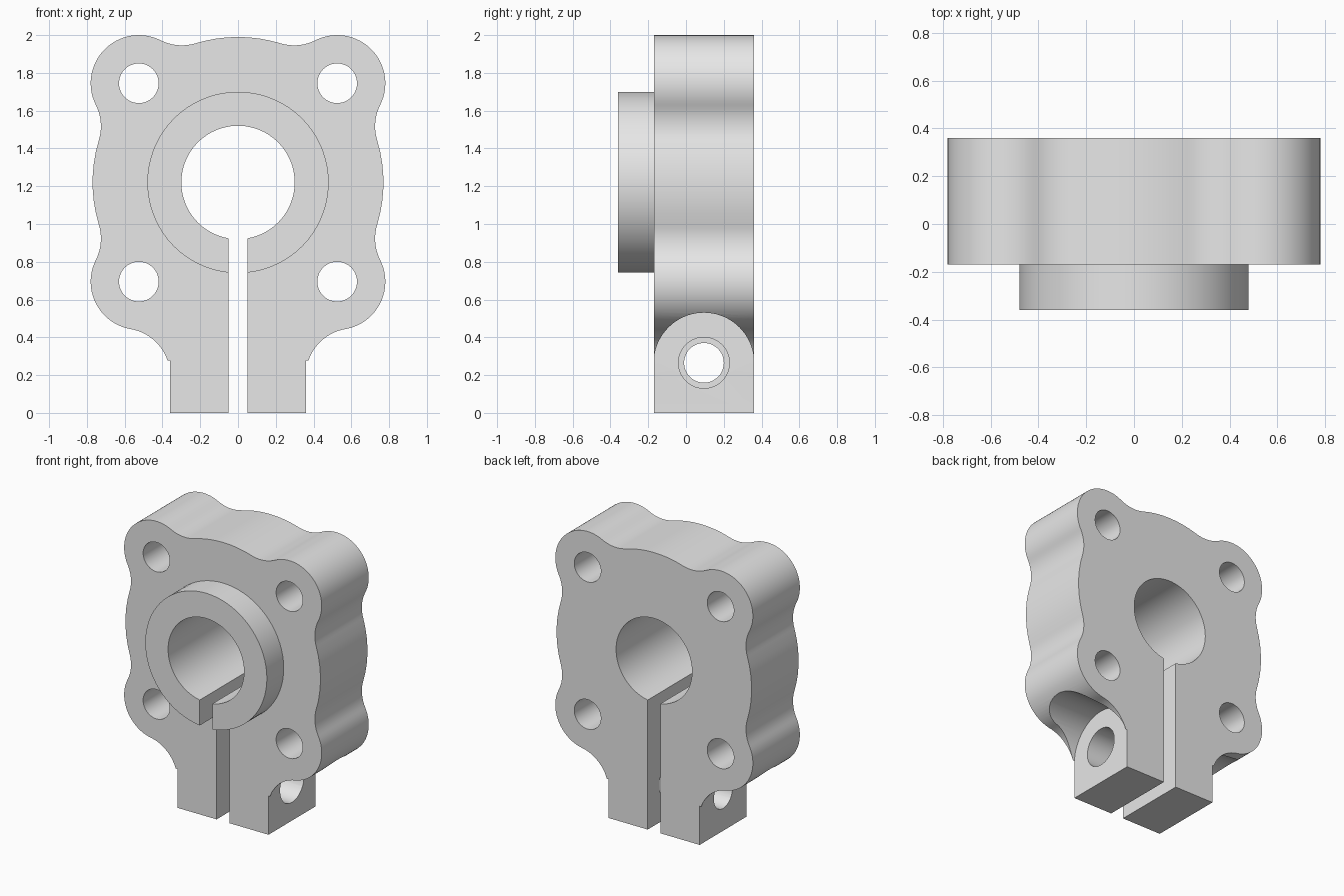
import bpy, bmesh, math
from mathutils import Vector

if "Cube" in bpy.data.objects:
    bpy.data.objects.remove(bpy.data.objects["Cube"], do_unlink=True)

CZ = 1.22                        # height of the bore centre
FRONT, BACK = -0.17, 0.36        # body depth
BORE, SLOT, LEG = 0.30, 0.05, 0.36
RIM, LOBE, FILLET, OFFSET = 0.77, 0.255, 0.25, 0.525
BOLT_Y, BOLT_Z, LUG_R = 0.095, 0.265, 0.2655

grey = bpy.data.materials.new("light_grey")
grey.use_nodes = True
grey.diffuse_color = (0.8, 0.8, 0.8, 1)
grey.node_tree.nodes["Principled BSDF"].inputs["Base Color"].default_value = (0.8, 0.8, 0.8, 1)


def arc(c, p, q, ccw):
    """Points on the circle about c, running from p to q."""
    c, p, q = Vector(c), Vector(p), Vector(q)
    r = (p - c).length
    a = math.atan2(p.y - c.y, p.x - c.x)
    b = math.atan2(q.y - c.y, q.x - c.x)
    d = (b - a) % math.tau if ccw else -((a - b) % math.tau)
    n = max(3, math.ceil(abs(d) * 36 / math.pi))
    return [c + r * Vector((math.cos(a + d * i / n), math.sin(a + d * i / n)))
            for i in range(n + 1)]


def circle(x, y, r, n=48):
    return [Vector((x + r * math.cos(math.tau * i / n), y + r * math.sin(math.tau * i / n)))
            for i in range(n)]


def prism(name, pts, axis, lo, hi):
    """Extrude a closed profile along x (profile in y, z) or y (profile in x, z)."""
    place = (lambda p: (lo, p.x, p.y)) if axis == "x" else (lambda p: (p.x, lo, p.y))
    bm = bmesh.new()
    face = bm.faces.new([bm.verts.new(place(p)) for p in pts])
    new = bmesh.ops.extrude_face_region(bm, geom=[face])["geom"]
    shift = Vector((hi - lo, 0, 0)) if axis == "x" else Vector((0, hi - lo, 0))
    bmesh.ops.translate(bm, vec=shift, verts=[v for v in new if isinstance(v, bmesh.types.BMVert)])
    bmesh.ops.remove_doubles(bm, verts=bm.verts, dist=1e-5)
    bmesh.ops.recalc_face_normals(bm, faces=bm.faces)
    mesh = bpy.data.meshes.new(name)
    bm.to_mesh(mesh)
    bm.free()
    mesh.materials.append(grey)
    ob = bpy.data.objects.new(name, mesh)
    bpy.context.collection.objects.link(ob)
    return ob


def activate(ob):
    bpy.ops.object.select_all(action="DESELECT")
    ob.select_set(True)
    bpy.context.view_layer.objects.active = ob


def cut(ob, cutter):
    activate(ob)
    mod = ob.modifiers.new("cut", "BOOLEAN")
    mod.operation, mod.solver, mod.object = "DIFFERENCE", "EXACT", cutter
    bpy.ops.object.modifier_apply(modifier=mod.name)
    bpy.data.objects.remove(cutter, do_unlink=True)


def split_ring(outer_right):
    """Mirror a right-hand outline and close it around the bore and slot."""
    left = [Vector((-p.x, p.y)) for p in reversed(outer_right) if p.x > 1e-5]
    dip = CZ - math.sqrt(BORE ** 2 - SLOT ** 2)
    return outer_right + left + arc((0, CZ), (-SLOT, dip), (SLOT, dip), False)


# Right half of the body outline: a chain of tangent circles, alternately hollow and round
centre = Vector((0, CZ))
low, high = centre + Vector((OFFSET, -OFFSET)), centre + Vector((OFFSET, OFFSET))
reach, diag = RIM + FILLET, OFFSET * math.sqrt(2)
swing = math.acos((reach ** 2 + diag ** 2 - (LOBE + FILLET) ** 2) / (2 * reach * diag))


def hollow(angle):
    return centre + reach * Vector((math.cos(angle), math.sin(angle)))


leg_x = LEG + FILLET
leg_z = low.y - math.sqrt((LOBE + FILLET) ** 2 - (leg_x - OFFSET) ** 2)
chain = [(Vector((leg_x, leg_z)), FILLET), (low, LOBE),
         (hollow(swing - math.pi / 4), FILLET), (centre, RIM),
         (hollow(math.pi / 4 - swing), FILLET), (high, LOBE),
         (hollow(math.pi / 4 + swing), FILLET), (centre, RIM)]
outline = [Vector((SLOT, 0)), Vector((LEG, 0))]
start = Vector((LEG, leg_z))
for i, (c, r) in enumerate(chain):
    if i + 1 < len(chain):
        end = c + r * (chain[i + 1][0] - c).normalized()
    else:
        end = centre + Vector((0, RIM))
    points = arc(c, start, end, i % 2 == 1)
    outline += points if i == 0 else points[1:]
    start = end

# Clamp body
body = prism("clamp_body", split_ring(outline), "y", FRONT, BACK)

# Four mounting holes
for x in (-OFFSET, OFFSET):
    for z in (CZ - OFFSET, CZ + OFFSET):
        cut(body, prism("hole_cutter", circle(x, z, 0.105), "y", FRONT - 0.1, BACK + 0.1))

# Round-topped clearance beside each lug
lug = arc((BOLT_Y, BOLT_Z), (BOLT_Y + LUG_R, BOLT_Z), (BOLT_Y - LUG_R, BOLT_Z), True)
lug += [Vector((BOLT_Y - LUG_R, -0.1)), Vector((BOLT_Y + LUG_R, -0.1))]
for side in (-1, 1):
    cut(body, prism("lug_cutter", lug, "x", side * (LEG + 0.0002), side))

# Clamp bolt: clearance hole on the left lug, smaller hole on the right lug
for side, radius in ((1, 0.135), (-1, 0.105)):
    cut(body, prism("bolt_cutter", circle(BOLT_Y, BOLT_Z, radius), "x", 0, side * 0.5))

# Split boss on the front
r = 0.48
foot = CZ - math.sqrt(r ** 2 - SLOT ** 2)
boss = prism("front_boss", split_ring(arc((0, CZ), (SLOT, foot), (0, CZ + r), True)),
             "y", -0.36, FRONT)

for ob in (body, boss):
    activate(ob)
    bpy.ops.object.shade_smooth_by_angle(angle=math.radians(30))
